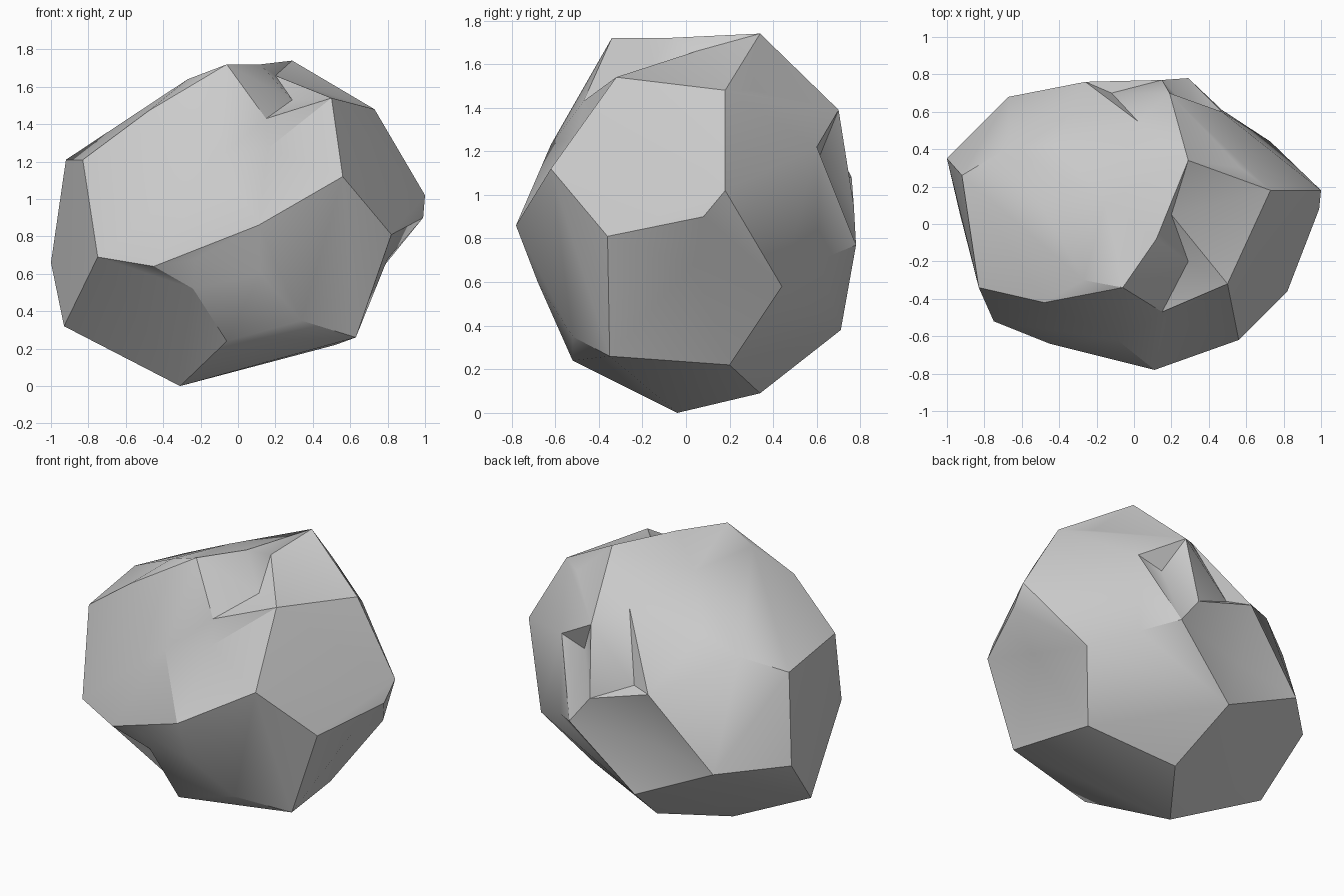
import bpy, bmesh
from mathutils import Vector

if "Cube" in bpy.data.objects:
    bpy.data.objects.remove(bpy.data.objects["Cube"])

CENTRE = Vector((0, 0, 0.87))

# Corners where the big chipped facets meet
CORNERS = [
    (.11, -.78, .86), (.56, -.62, 1.12), (-.23, -.68, .68),
    (-.45, -.64, .64), (.12, -.68, .60), (-.06, -.52, .24), (.34, -.52, .35),
    (-.75, -.52, .69), (-.83, -.34, 1.21), (-.09, -.62, 1.23),
    (.63, -.35, .26), (.82, -.36, .81), (.99, .08, .90), (1, .18, 1.02),
    (.73, .18, 1.48), (.73, .44, .58), (.52, .20, .22),
    (.50, -.32, 1.54), (.57, .30, 1.48), (.29, .34, 1.74), (-.06, -.34, 1.72),
    (.12, -.08, 1.72), (-.27, -.30, 1.64), (-.48, -.42, 1.47),
    (.47, .61, .70), (.29, .78, .77), (.15, .77, .95), (.19, .70, 1.39),
    (.47, .60, 1.22), (-.26, .76, 1.08), (-.67, .68, .64),
    (-.67, .41, 1.30), (-.92, .26, 1.21), (-1, .35, .66),
    (-.13, .71, .38), (-.03, .34, .09), (-.31, -.04, 0), (-.93, .05, .32),
]
# Hollows and grooves that must stay sunken
DENTS = [(-.24, -.56, .52), (.16, -.50, 1.27), (.15, -.47, 1.43), (.29, -.20, 1.53),
         (.20, .05, 1.66), (-.42, .42, 1.39), (-.25, .66, .72), (.02, .55, 1.49),
         (.80, .03, .68), (.30, .61, 1.17), (-.12, .70, 1.08), (-.15, .12, 1.61)]


def wrap(points, blend):
    """Skin the points as a hull of a part-inflated copy, then restore them."""
    bm = bmesh.new()
    pairs = []
    for p in points:
        d = Vector(p) - CENTRE
        pairs.append((bm.verts.new(d.normalized() * (1 - blend) + d * blend), d + CENTRE))
    bmesh.ops.convex_hull(bm, input=bm.verts[:])
    complete = all(v.link_faces for v, _ in pairs)
    for v, co in pairs:
        v.co = co
    return bm, complete, {v for v, _ in pairs[len(CORNERS):]}


def raise_one_edge(bm, dents):
    """Turn one valley edge so the facets bulge outwards."""
    bm.normal_update()
    for e in bm.edges:
        if len(e.link_faces) != 2 or dents & set(e.verts):
            continue
        if e.calc_face_angle_signed(0) > -0.02:
            continue
        a, b = (v.co - CENTRE for v in e.verts)
        c, d = (next(v for v in f.verts if v not in e.verts).co - CENTRE
                for f in e.link_faces)
        n = c.cross(d).normalized()
        if n.dot(a) * n.dot(b) < 0 and min(abs(n.dot(a)), abs(n.dot(b))) > 0.03:
            if bmesh.utils.edge_rotate(e, True):
                return True
    return False


# Boulder body: the strongest blend that still reaches every point
for blend in (.7, .6, .5, .4, .3, .2, .1, 0):
    bm, complete, dents = wrap(CORNERS + DENTS, blend)
    if complete:
        break
    if blend:
        bm.free()
bmesh.ops.recalc_face_normals(bm, faces=bm.faces[:])
for _ in range(150):
    if not raise_one_edge(bm, dents):
        break
bmesh.ops.recalc_face_normals(bm, faces=bm.faces[:])

mesh = bpy.data.meshes.new("boulder")
bm.to_mesh(mesh)
bm.free()
boulder = bpy.data.objects.new("boulder", mesh)
bpy.context.collection.objects.link(boulder)

# Soft facets with crisp main ridges
bpy.context.view_layer.objects.active = boulder
boulder.select_set(True)
bpy.ops.object.shade_smooth_by_angle(angle=0.52)
